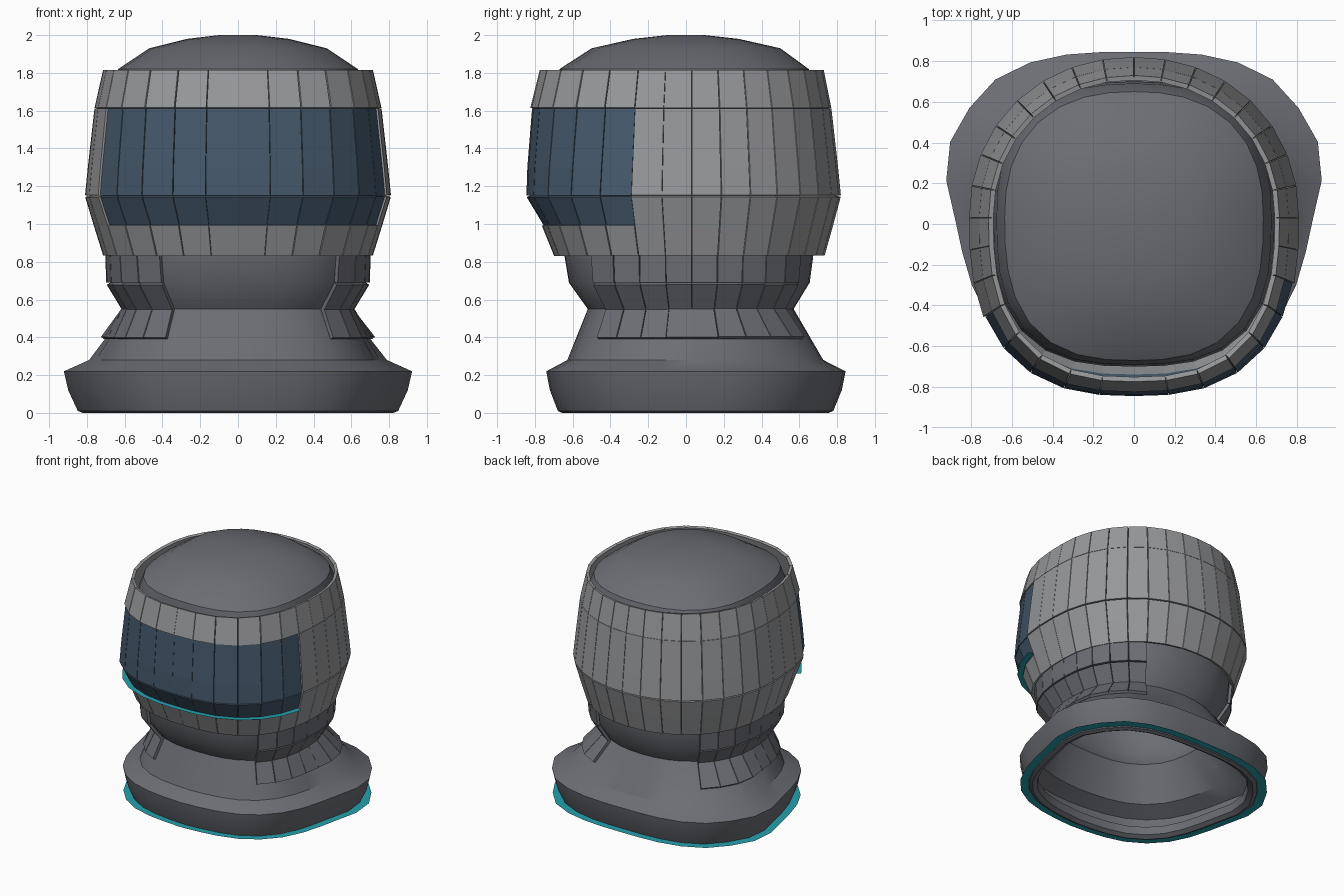
import bpy, math

if "Cube" in bpy.data.objects:
    bpy.data.objects.remove(bpy.data.objects["Cube"])

N = 32     # columns round every part, column 0 at the back, going towards +x
CY = .03   # all sections radiate from this y


def section(half_width, front, back, nf=2.6, nb=2.2):
    """Radius of each column for a rounded-square section."""
    out = []
    for i in range(N):
        t = math.tau * i / N
        s, c = abs(math.sin(t)), math.cos(t)
        n, depth = (nb, back - CY) if c > 0 else (nf, front + CY)
        out.append(((s / half_width) ** n + (abs(c) / depth) ** n) ** (-1 / n))
    return out


def scaled(radii, k=1.0, grow=0.0):
    return [r * k + grow for r in radii]


def mix(a, b, t):
    return [p + (q - p) * t for p, q in zip(a, b)]


def sheet(name, rows, color, spans=((0, N),), skip=None, cap=False, thick=0,
          smooth=False, panelled=False):
    """Skin rows of (z, radii), top to bottom, over the given column spans."""
    verts = [(r * math.sin(math.tau * i / N), CY + r * math.cos(math.tau * i / N), z)
             for z, radii in rows for i, r in enumerate(radii)]
    faces = []
    for j in range(len(rows) - 1):
        for start, end in spans:
            for i in range(start, end):
                if skip and skip(j, i):
                    continue
                a, b = j * N + i % N, j * N + (i + 1) % N
                faces.append((a, b, b + N, a + N))
    if cap:
        faces.append(tuple(reversed(range(N))))
    used = sorted({v for f in faces for v in f})
    index = {v: k for k, v in enumerate(used)}
    mesh = bpy.data.meshes.new(name)
    mesh.from_pydata([verts[v] for v in used], [], [[index[v] for v in f] for f in faces])
    obj = bpy.data.objects.new(name, mesh)
    bpy.context.collection.objects.link(obj)
    mat = bpy.data.materials.new(name)
    mat.diffuse_color = (*color, 1)
    mat.use_nodes = True
    mat.node_tree.nodes["Principled BSDF"].inputs["Base Color"].default_value = mat.diffuse_color
    mesh.materials.append(mat)
    if panelled:  # separate plates, so thickening outwards opens fine seams
        obj.modifiers.new("plates", 'EDGE_SPLIT').split_angle = math.radians(3)
    if thick:
        mod = obj.modifiers.new("thickness", 'SOLIDIFY')
        mod.thickness = thick
        mod.offset = 1
    if smooth:
        bpy.ops.object.select_all(action='DESELECT')
        obj.select_set(True)
        bpy.context.view_layer.objects.active = obj
        bpy.ops.object.shade_smooth_by_angle(angle=math.radians(30))
    return obj


DARK = (.15, .155, .175)
GREY = (.31, .315, .325)
GLASS = (.06, .10, .15)
TEAL = (.02, .35, .42)

# Collar outline: wide shoulders towards the back, narrower front (mirrored half)
half = [.815, .83, .868, .918, .962, .972, .977, .94, .88, .86, .862, .868,
        .86, .835, .80, .775, .77]
collar = half + half[15:0:-1]

neck = section(.585, .52, .57)
throat = section(.67, .62, .655)
jaw = section(.675, .645, .675)
flare = scaled(collar, .855)

# Head, neck and collar in one open-bottomed skin
sheet("hood", [
    (2.0, section(.10, .10, .10, 2, 2)),
    (1.98, section(.27, .28, .28, 2.1, 2.1)),
    (1.93, section(.47, .50, .50, 2.3, 2.2)),
    (1.82, section(.635, .67, .65, 2.7, 2.4)),
    (1.70, section(.675, .69, .69, 2.8, 2.5)),
    (1.25, section(.69, .70, .70, 2.8, 2.5)),
    (.84, jaw), (.69, throat), (.55, neck), (.28, flare), (.22, collar),
    (.12, scaled(collar, .975)), (.01, scaled(collar, .92)),
    (0, scaled(collar, .89)), (.02, scaled(collar, .85)), (.08, scaled(collar, .84)),
], DARK, cap=True, smooth=True)

# Outer shell with the visor opening cut from it
band = [(z, section(w, f, b, 2.6, 2.1)) for z, w, f, b in [
    (1.81, .715, .775, .73),
    (1.61, .76, .825, .77),
    (1.30, .795, .85, .805),
    (1.15, .81, .855, .82),
    (1.0, .765, .765, .78),
    (.84, .715, .70, .735)]]
VISOR = (10, 21)
sheet("outer_shell", [(z, scaled(r, 1, -.024)) for z, r in band], GREY, thick=.024,
      panelled=True, skip=lambda j, i: 1 <= j <= 3 and VISOR[0] <= i < VISOR[1])

# Visor panel, slightly recessed
sheet("visor", [(z, scaled(r, 1, -.026)) for z, r in band[1:5]], GLASS, spans=[VISOR],
      thick=.016, panelled=True)

# Neck guard panels on both sides
guard = [(.86, jaw), (.69, throat), (.55, neck), (.39, mix(neck, flare, .59))]
sheet("neck_guard", [(z, scaled(r, 1, .006)) for z, r in guard], DARK,
      spans=[(3, 12), (19, 28)], thick=.022, panelled=True)

# Thin teal trims under the visor and round the collar
lip = band[4][1]
sheet("visor_trim", [(1.008, scaled(lip, 1, -.015)), (1.008, scaled(lip, 1, .04))],
      TEAL, spans=[VISOR])
sheet("collar_trim", [(.018, scaled(collar, .90)), (.018, scaled(collar, .995))], TEAL)
